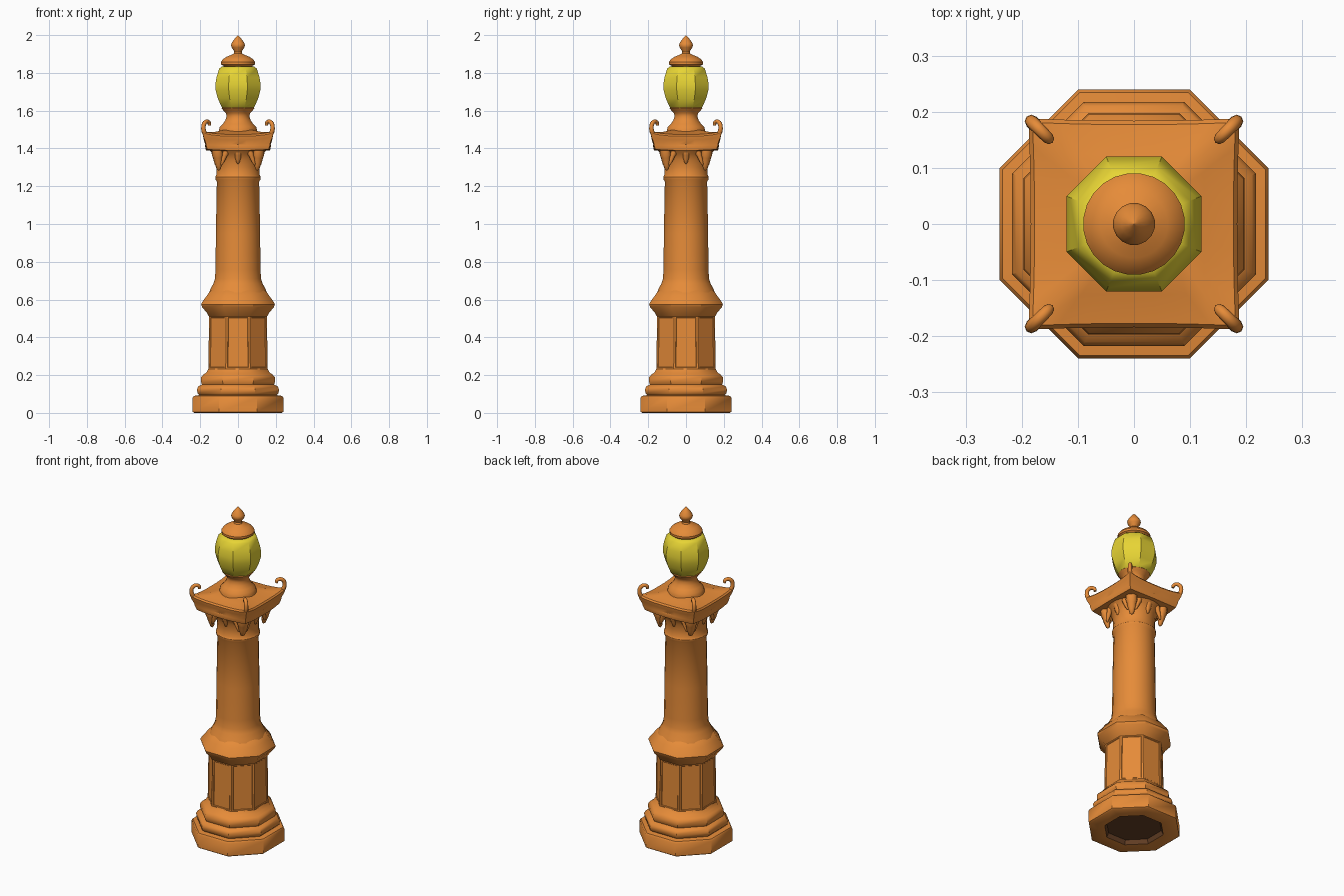
import bpy, bmesh, math
from mathutils import Vector, Matrix

if "Cube" in bpy.data.objects:
    bpy.data.objects.remove(bpy.data.objects["Cube"])


def material(name, rgb):
    m = bpy.data.materials.new(name)
    m.diffuse_color = (*rgb, 1)
    m.use_nodes = True
    m.node_tree.nodes["Principled BSDF"].inputs["Base Color"].default_value = m.diffuse_color
    return m


BRONZE = material("orange_bronze", (0.79, 0.26, 0.04))
GLASS = material("yellow_glass", (0.80, 0.66, 0.035))
DARK = material("dark_brown", (0.13, 0.05, 0.018))


def finish(bm, name, mat, angle=35):
    bmesh.ops.remove_doubles(bm, verts=bm.verts, dist=1e-5)
    bmesh.ops.recalc_face_normals(bm, faces=bm.faces)
    me = bpy.data.meshes.new(name)
    bm.to_mesh(me)
    bm.free()
    ob = bpy.data.objects.new(name, me)
    bpy.context.collection.objects.link(ob)
    me.materials.append(mat)
    bpy.ops.object.select_all(action='DESELECT')
    ob.select_set(True)
    bpy.context.view_layer.objects.active = ob
    bpy.ops.object.shade_smooth_by_angle(angle=math.radians(angle))
    return ob


def bridge(bm, rings, matrix=Matrix(), caps=True):
    """Join successive closed rings of points, optionally capping the ends."""
    vs = [[bm.verts.new(matrix @ Vector(p)) for p in r] for r in rings]
    n = len(vs[0])
    for a, b in zip(vs, vs[1:]):
        for i in range(n):
            j = (i + 1) % n
            bm.faces.new((a[i], a[j], b[j], b[i]))
    if caps:
        bm.faces.new(vs[0])
        bm.faces.new(vs[-1])


def turned(profile, n):
    """Rings for (radius, z) profile; radius is measured to the flats."""
    k = 1 / math.cos(math.pi / n)
    rings = []
    for r, z in profile:
        r = max(r, 1e-4)
        rings.append([(r * k * math.cos((i + .5) * math.tau / n),
                       r * k * math.sin((i + .5) * math.tau / n), z) for i in range(n)])
    return rings


def lathe(name, profile, n, mat=BRONZE, caps=True, angle=35):
    bm = bmesh.new()
    bridge(bm, turned(profile, n), caps=caps)
    return finish(bm, name, mat, angle)


# Octagonal plinth with stepped mouldings and a dark recess underneath
plinth = lathe("plinth", [(.145, .025), (.155, 0), (.232, 0), (.24, .006), (.24, .08),
                          (.234, .09), (.205, .094), (.215, .105), (.217, .125), (.21, .14),
                          (.19, .15), (.197, .165), (.195, .19), (.183, .203), (.168, .213),
                          (.156, .235)], 8, angle=40)
plinth.data.materials.append(DARK)
for p in plinth.data.polygons:
    c = p.center
    if c.z < .03 and math.hypot(c.x, c.y) < .153:
        p.material_index = 1

# Octagonal pedestal with shallow recessed panels
bm = bmesh.new()
bridge(bm, turned([(.157, .23), (.153, .515)], 8), caps=False)
bmesh.ops.recalc_face_normals(bm, faces=bm.faces)
sides = list(bm.faces)
bmesh.ops.inset_individual(bm, faces=sides, thickness=.014, depth=0)
bmesh.ops.inset_individual(bm, faces=sides, thickness=.004, depth=-.003)
finish(bm, "pedestal", BRONZE)

# Flared octagonal collar above the pedestal
lathe("collar", [(.152, .51), (.156, .513), (.165, .53), (.19, .56), (.195, .575),
                 (.186, .592), (.165, .62), (.15, .642), (.12, .66)], 8,
      caps=False, angle=40)

# Round column shaft with flared foot and neck ring, then capital bell
lathe("column", [(.156, .63), (.146, .655), (.13, .685), (.122, .71), (.119, .76),
                 (.117, .95), (.112, 1.225), (.119, 1.236), (.12, 1.25),
                 (.114, 1.26), (.113, 1.30), (.118, 1.34), (.132, 1.37), (.15, 1.39)],
      24, caps=False)

# Capital leaves: large ones on the corners, smaller on the sides
bm = bmesh.new()
drop = [(0, -.115), (.012, -.105), (.017, -.085), (.023, -.065), (.026, -.045),
        (.031, -.03), (.03, 0)]
for i in range(8):
    corner = i % 2 == 1
    size, dist = (1, .158) if corner else (.68, .125)
    m = (Matrix.Rotation(i * math.pi / 4, 4, 'Z') @ Matrix.Translation((dist, 0, 1.395))
         @ Matrix.Rotation(math.radians(8), 4, 'Y')
         @ Matrix.Diagonal((size * .85, size, size, 1)))
    bridge(bm, turned(drop, 8), m)
# Curled stems flanking the side leaves
for i in range(4):
    for s in (-1, 1):
        m = (Matrix.Rotation(i * math.pi / 2, 4, 'Z')
             @ Matrix.Translation((.118, s * .058, 1.395))
             @ Matrix.Rotation(s * .35, 4, 'X') @ Matrix.Diagonal((.5, .5, .8, 1)))
        bridge(bm, turned(drop, 8), m)
finish(bm, "capital_leaves", BRONZE, 60)


# Square top slab with upswept corners
def square_ring(mid, corner, z_mid, z_corner, steps=8):
    pts = []
    for s in range(4):
        rot = Matrix.Rotation(s * math.pi / 2, 3, 'Z')
        for k in range(steps):
            t = -1 + 2 * k / steps
            pts.append(rot @ Vector((mid + (corner - mid) * t * t, t * corner,
                                     z_mid + (z_corner - z_mid) * abs(t) ** 3)))
    return pts


bm = bmesh.new()
bridge(bm, [square_ring(*a) for a in [
    (.13, .12, 1.387, 1.387), (.17, .162, 1.39, 1.395), (.175, .17, 1.415, 1.42),
    (.173, .171, 1.42, 1.432), (.181, .183, 1.445, 1.462), (.184, .188, 1.465, 1.482),
    (.177, .181, 1.474, 1.488), (.125, .125, 1.483, 1.487), (.08, .08, 1.497, 1.497)]])
finish(bm, "top_slab", BRONZE)

# Curled hooks on the slab corners
path = [(.166, 1.465, .8), (.179, 1.486, 1.1), (.183, 1.513, 1), (.177, 1.535, 1),
        (.164, 1.543, .95), (.153, 1.535, .9), (.151, 1.522, .7)]
for i in range(4):
    cu = bpy.data.curves.new("corner_hook", 'CURVE')
    cu.dimensions = '3D'
    cu.bevel_depth = .0115
    cu.bevel_resolution = 2
    cu.use_fill_caps = True
    cu.resolution_u = 4
    sp = cu.splines.new('BEZIER')
    sp.bezier_points.add(len(path) - 1)
    for bp, (a, z, r) in zip(sp.bezier_points, path):
        bp.co = (a, a, z)
        bp.radius = r
        bp.handle_left_type = bp.handle_right_type = 'AUTO'
    cu.materials.append(BRONZE)
    ob = bpy.data.objects.new("corner_hook_%d" % (i + 1), cu)
    bpy.context.collection.objects.link(ob)
    ob.rotation_euler.z = i * math.pi / 2
    bpy.ops.object.select_all(action='DESELECT')
    ob.select_set(True)
    bpy.context.view_layer.objects.active = ob
    bpy.ops.object.convert(target='MESH')

# Lamp stand, octagonal glass, domed cap and finial
lathe("lamp_stand", [(.105, 1.48), (.1, 1.5), (.096, 1.515), (.08, 1.53), (.067, 1.55),
                     (.06, 1.57), (.064, 1.588), (.078, 1.602), (.087, 1.614),
                     (.08, 1.622)], 24)
lathe("lamp_glass", [(.075, 1.61), (.088, 1.622), (.107, 1.665), (.119, 1.71),
                     (.12, 1.74), (.114, 1.775), (.1, 1.822), (.085, 1.834),
                     (.06, 1.836)], 8, GLASS, angle=40)
lathe("lamp_cap", [(.07, 1.825), (.078, 1.838), (.09, 1.845), (.09, 1.858), (.08, 1.872),
                   (.06, 1.886), (.035, 1.895), (.023, 1.902), (.019, 1.915)], 24)
lathe("finial", [(.018, 1.905), (.022, 1.918), (.034, 1.935), (.037, 1.946), (.034, 1.957),
                 (.022, 1.975), (.01, 1.99), (0, 2.0)], 16)
